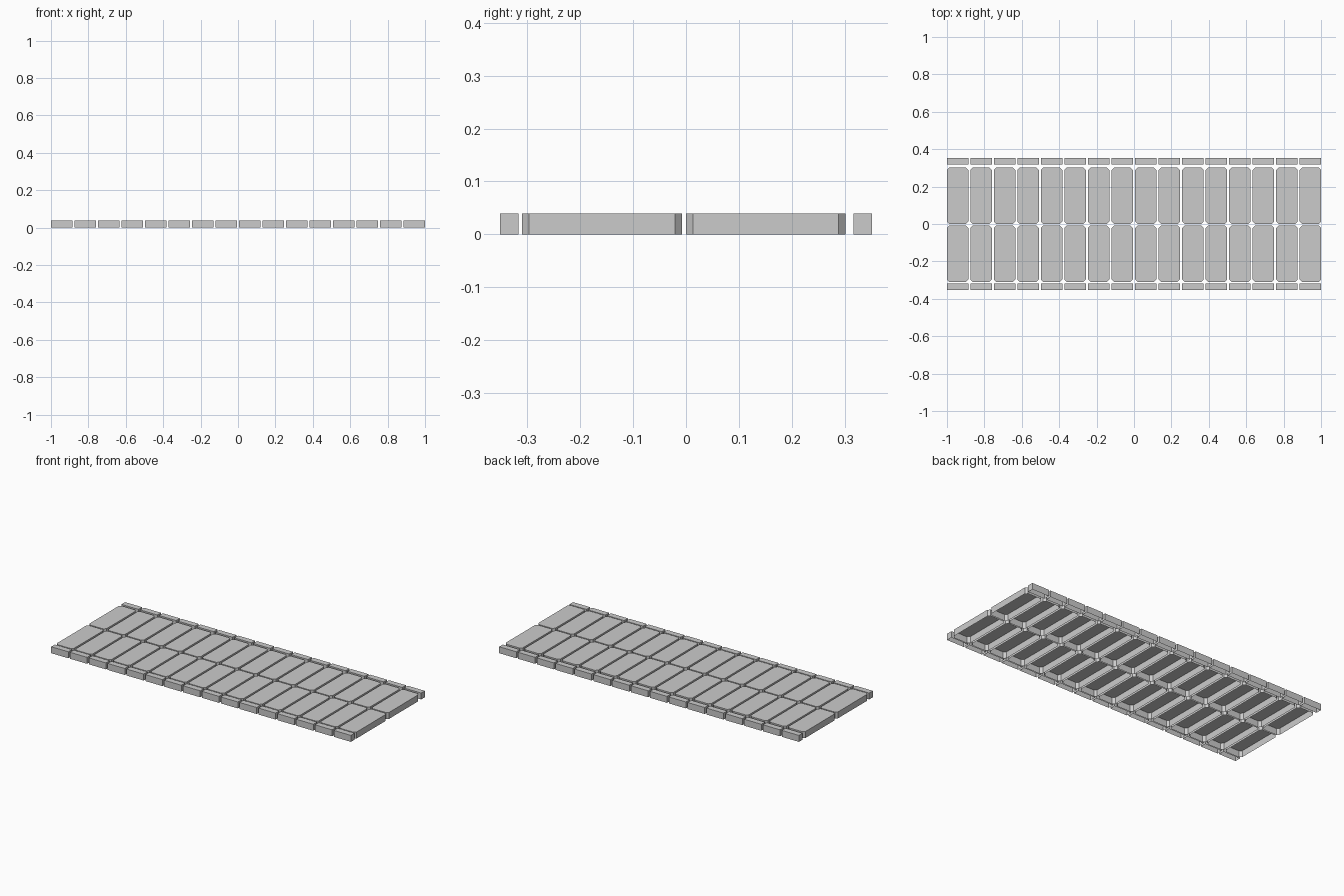
import bpy
import bmesh

cube = bpy.data.objects.get("Cube")
if cube:
    bpy.data.objects.remove(cube, do_unlink=True)

COLUMNS = 16
WIDTH = 0.114                            # one column in x
PITCH = (2 - WIDTH) / (COLUMNS - 1)      # column spacing
HEIGHT = 0.039

concrete = bpy.data.materials.new("concrete_grey")
concrete.use_nodes = True
grey = (0.6, 0.6, 0.6, 1)
concrete.diffuse_color = grey
concrete.node_tree.nodes["Principled BSDF"].inputs["Base Color"].default_value = grey


def outline(x0, x1, y0, y1, cut):
    """Counter-clockwise rectangle, with its corners cut when cut > 0."""
    if not cut:
        return [(x0, y0), (x1, y0), (x1, y1), (x0, y1)]
    return [(x0 + cut, y0), (x1 - cut, y0), (x1, y0 + cut), (x1, y1 - cut),
            (x1 - cut, y1), (x0 + cut, y1), (x0, y1 - cut), (x0, y0 + cut)]


def shell_row(name, y0, y1, cut=0):
    """Row of hollow shells: a top and walls, open underneath."""
    bm = bmesh.new()
    points = outline(-1, -1 + WIDTH, y0, y1, cut)
    low = [bm.verts.new((x, y, 0)) for x, y in points]
    high = [bm.verts.new((x, y, HEIGHT)) for x, y in points]
    bm.faces.new(high)
    for i in range(len(points)):
        j = (i + 1) % len(points)
        bm.faces.new((low[i], low[j], high[j], high[i]))
    mesh = bpy.data.meshes.new(name)
    bm.to_mesh(mesh)
    bm.free()
    mesh.materials.append(concrete)
    obj = bpy.data.objects.new(name, mesh)
    bpy.context.collection.objects.link(obj)
    # Repeat along the length
    array = obj.modifiers.new("columns", 'ARRAY')
    array.count = COLUMNS
    array.use_relative_offset = False
    array.use_constant_offset = True
    array.constant_offset_displace = (PITCH, 0, 0)


# Paving slabs with cut corners
shell_row("front_slabs", -0.31, -0.008, cut=0.013)
shell_row("back_slabs", 0.0, 0.302, cut=0.013)

# Narrow edging blocks
shell_row("front_edging", -0.352, -0.317)
shell_row("back_edging", 0.317, 0.352)
